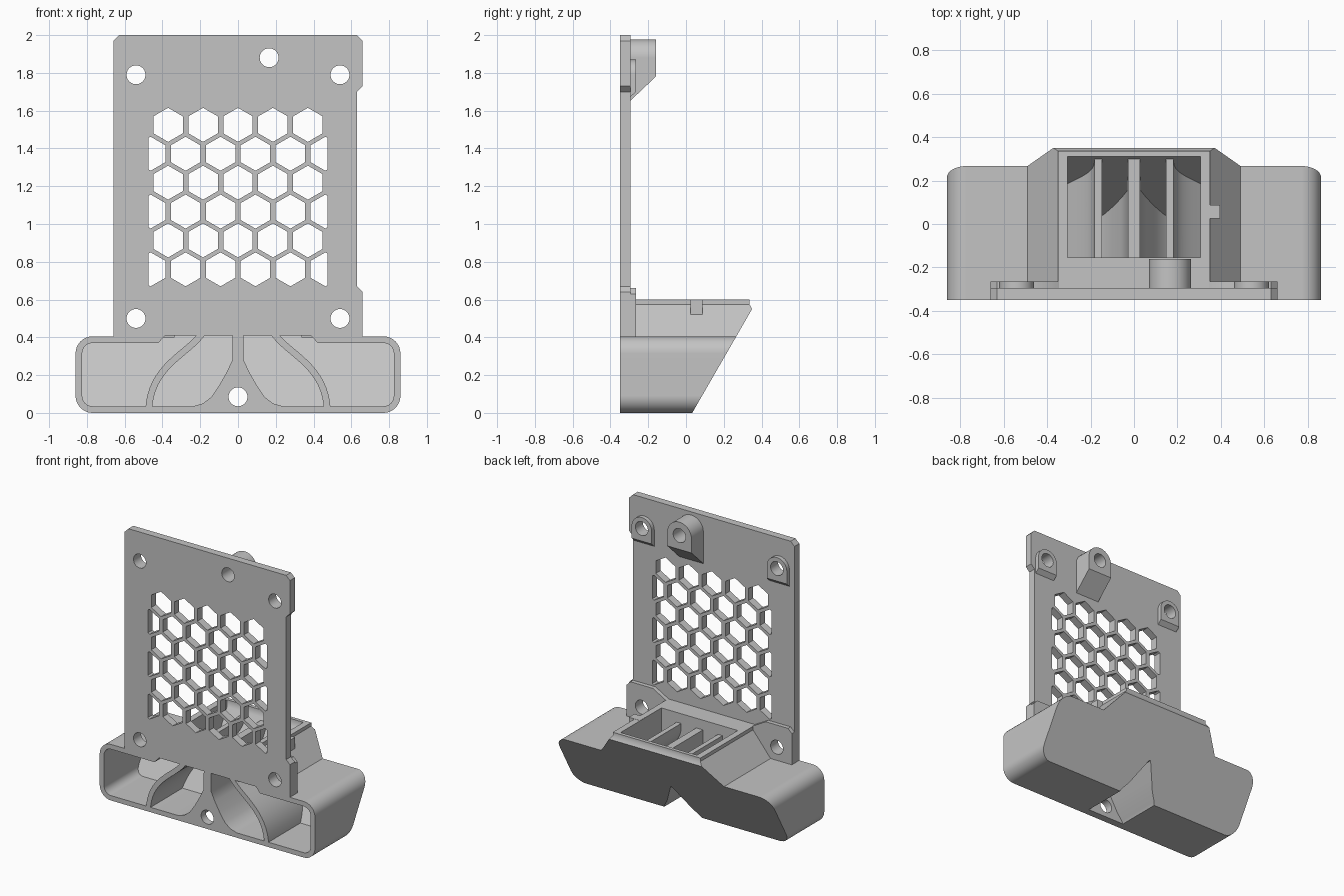
import bpy, bmesh, math
from mathutils import Vector
from mathutils.geometry import interpolate_bezier

if "Cube" in bpy.data.objects:
    bpy.data.objects.remove(bpy.data.objects["Cube"])

grey = bpy.data.materials.new("mid grey plastic")
grey.use_nodes = True
colour = (0.55, 0.55, 0.55, 1)
grey.diffuse_color = colour
grey.node_tree.nodes["Principled BSDF"].inputs["Base Color"].default_value = colour

FRONT, BACK = -0.35, -0.295      # plate surfaces
HOLE = 0.05


def prism(name, profiles, lo, hi, axis="y"):
    """Extrude closed profiles (x,z along y, or y,z along x) into one object."""
    bm = bmesh.new()
    for pts in profiles:
        place = (lambda p, d: (p[0], d, p[1])) if axis == "y" else (lambda p, d: (d, p[0], p[1]))
        a = [bm.verts.new(place(p, lo)) for p in pts]
        b = [bm.verts.new(place(p, hi)) for p in pts]
        bm.faces.new(a)
        bm.faces.new(b[::-1])
        for i in range(len(pts)):
            j = (i + 1) % len(pts)
            bm.faces.new((a[j], a[i], b[i], b[j]))
    bmesh.ops.recalc_face_normals(bm, faces=bm.faces)
    mesh = bpy.data.meshes.new(name)
    bm.to_mesh(mesh)
    bm.free()
    mesh.materials.append(grey)
    ob = bpy.data.objects.new(name, mesh)
    bpy.context.collection.objects.link(ob)
    return ob


def boolean(target, tool, op="DIFFERENCE"):
    mod = target.modifiers.new("boolean", "BOOLEAN")
    mod.object, mod.operation, mod.solver = tool, op, "EXACT"
    bpy.context.view_layer.objects.active = target
    bpy.ops.object.modifier_apply(modifier=mod.name)


def arc(cx, cz, r, start, end, n):
    return [(cx + r * math.cos(math.radians(start + (end - start) * i / n)),
             cz + r * math.sin(math.radians(start + (end - start) * i / n))) for i in range(n + 1)]


def circle(cx, cz, r, n=36):
    return arc(cx, cz, r, 0, 360, n)[:-1]


def rect(x0, x1, z0, z1):
    return [(x0, z0), (x1, z0), (x1, z1), (x0, z1)]


def rounded(w, z0, z1, r):
    corners = [(w - r, z1 - r, 0), (r - w, z1 - r, 90), (r - w, z0 + r, 180), (w - r, z0 + r, 270)]
    return [p for x, z, a in corners for p in arc(x, z, r, a, a + 90, 8)]


def mirrored(half):
    """Complete a right-hand outline with its mirror image."""
    return half + [(-x, z) for x, z in reversed(half)]


# Cutters: screw holes and hexagon grille
hole_spots = [(s * 0.54, z) for s in (-1, 1) for z in (0.5, 1.79)] + [(0.165, 1.88), (0, 0.085)]
holes = prism("hole_cutter", [circle(x, z, HOLE) for x, z in hole_spots], -0.5, -0.1)

hexes, R, PITCH, EDGE = [], 0.09, 0.185, 0.475
W = R * math.cos(math.pi / 6)
for row in range(6):
    z = 1.525 - row * 0.153
    count = 5 - row % 2
    for i in range(count):
        cx = (i - (count - 1) / 2) * PITCH
        hexes.append(arc(cx, z, R, 90, 390, 5))
    if row % 2:
        cx = 2.5 * PITCH
        cut = R - (EDGE - cx) * math.tan(math.pi / 6)
        part = [(cx - W, -R / 2), (cx - W, R / 2), (cx, R), (EDGE, cut), (EDGE, -cut), (cx, -R)]
        hexes += [[(s * x, z + dz) for x, dz in part] for s in (-1, 1)]
grille = prism("grille_cutter", hexes, -0.5, -0.2)

# Duct cavity: front mouth, top chimney, sloped back, with the vanes left standing
cavity = prism("cavity_cutter", [rounded(0.825, 0.035, 0.37, 0.055)], -0.5, 0.5)
raised = prism("raised_cutter", [mirrored([(0.455, 0.335), (0.42, 0.372), (0.386, 0.41)])], -0.5, 0.5)
chimney = prism("chimney_cutter", [rect(-0.305, 0.305, 0.3, 0.7)], -0.155, 0.31)
slope = math.tan(math.pi / 6)
inner_back = prism("inner_back_cutter",
                   [[(-0.007 - 0.1 * slope, -0.1), (-0.007 + 0.8 * slope, 0.8), (1, 0.8), (1, -0.1)]],
                   -1, 1, "x")

path = [Vector((0.165, 0.53))] + list(interpolate_bezier(
    Vector((0.165, 0.5)), Vector((0.165, 0.33)), Vector((0.473, 0.3)), Vector((0.473, 0.0)), 20))
left, right = [], []
for i, p in enumerate(path):
    t = (path[min(i + 1, len(path) - 1)] - path[max(i - 1, 0)]).normalized()
    n = Vector((t.y, -t.x)) * 0.0175
    left.append(tuple(p + n))
    right.append(tuple(p - n))
vane = left + right[::-1]
side_vanes = prism("side_vanes", [vane, [(-x, z) for x, z in vane]], -0.6, 0.6)
flare = [(0.027, 0.53), (0.03, 0.28), (0.06, 0.215), (0.1, 0.145), (0.14, 0.085),
         (0.185, 0.05), (0.24, 0.034), (0.24, 0.0)]
centre_vane = prism("centre_vane", [mirrored(flare)], -0.6, 0.6)

boolean(cavity, raised, "UNION")
boolean(cavity, chimney, "UNION")
for tool in (inner_back, side_vanes, centre_vane):
    boolean(cavity, tool)

# Duct shell: rounded body, raised hump, slanted rear and screw recess
duct = prism("air_duct", [rounded(0.86, 0, 0.405, 0.09)], FRONT, 0.6)
hump = prism("duct_hump", [mirrored([(0.49, 0.395), (0.49, 0.405), (0.35, 0.575), (0.35, 0.6)])],
             BACK - 0.005, 0.6)
outer_back = prism("outer_back_cutter",
                   [[(0.033 - 0.1 * slope, -0.1), (0.033, 0), (0.35, 0.55), (0.336, 0.575),
                     (0.336, 0.8), (1, 0.8), (1, -0.1)]], -1, 1, "x")
recess = prism("recess_cutter",
               [mirrored([(0.005, 0.235), (0.06, 0.14), (0.1, 0.07), (0.14, 0.02), (0.16, -0.02)])],
               BACK, 0.6)
boolean(duct, hump, "UNION")
for tool in (outer_back, cavity, recess, holes):
    boolean(duct, tool)

# Mounting plate with clipped corners and a shallow relief on one side
plate = prism("mounting_plate",
              [[(0.66, 0.404), (0.66, 0.64), (0.63, 0.67), (0.63, 1.7), (0.66, 1.73), (0.66, 1.97),
                (0.63, 2), (-0.63, 2), (-0.66, 1.97), (-0.66, 0.404)]], FRONT, BACK)
for tool in (grille, holes, cavity):
    boolean(plate, tool)
parts = [duct, plate]


def boss(name, x, z, r, depth, flat_z, root_z):
    """Round-topped screw boss whose underside slopes back to the plate."""
    ob = prism(name, [arc(x, z, r, 0, 180, 20) + [(x - r, flat_z), (x + r, flat_z)]],
               BACK - 0.002, depth)
    for v in ob.data.vertices:
        if v.co.z < flat_z + 0.001 and v.co.y < BACK:
            v.co.z = root_z
    boolean(ob, holes)
    parts.append(ob)


boss("top_boss", 0.165, 1.88, 0.097, -0.16, 1.78, 1.65)
for s, side in ((1, "left"), (-1, "right")):
    boss(side + "_upper_pad", s * 0.54, 1.79, 0.08, -0.265, 1.7, 1.67)
    tab = [(0.66, 0.4), (0.66, 0.63), (0.63, 0.66), (0.45, 0.66), (0.335, 0.595), (0.335, 0.4)]
    ob = prism(side + "_lower_tab", [[(s * x, z) for x, z in tab]], BACK - 0.002, -0.265)
    boolean(ob, holes)
    parts.append(ob)

# Small locating key on the chimney side
parts.append(prism("locating_key", [rect(0.306, 0.395, 0.51, 0.601)], 0.025, 0.087))

for ob in (holes, grille, cavity, raised, chimney, inner_back, side_vanes, centre_vane,
           hump, outer_back, recess):
    bpy.data.objects.remove(ob)

# Smooth the curves while keeping flats and edges crisp
for ob in parts:
    bpy.ops.object.select_all(action="DESELECT")
    ob.select_set(True)
    bpy.context.view_layer.objects.active = ob
    bpy.ops.object.shade_smooth_by_angle(angle=math.radians(30))
    mod = ob.modifiers.new("weighted normals", "WEIGHTED_NORMAL")
    mod.keep_sharp = True
